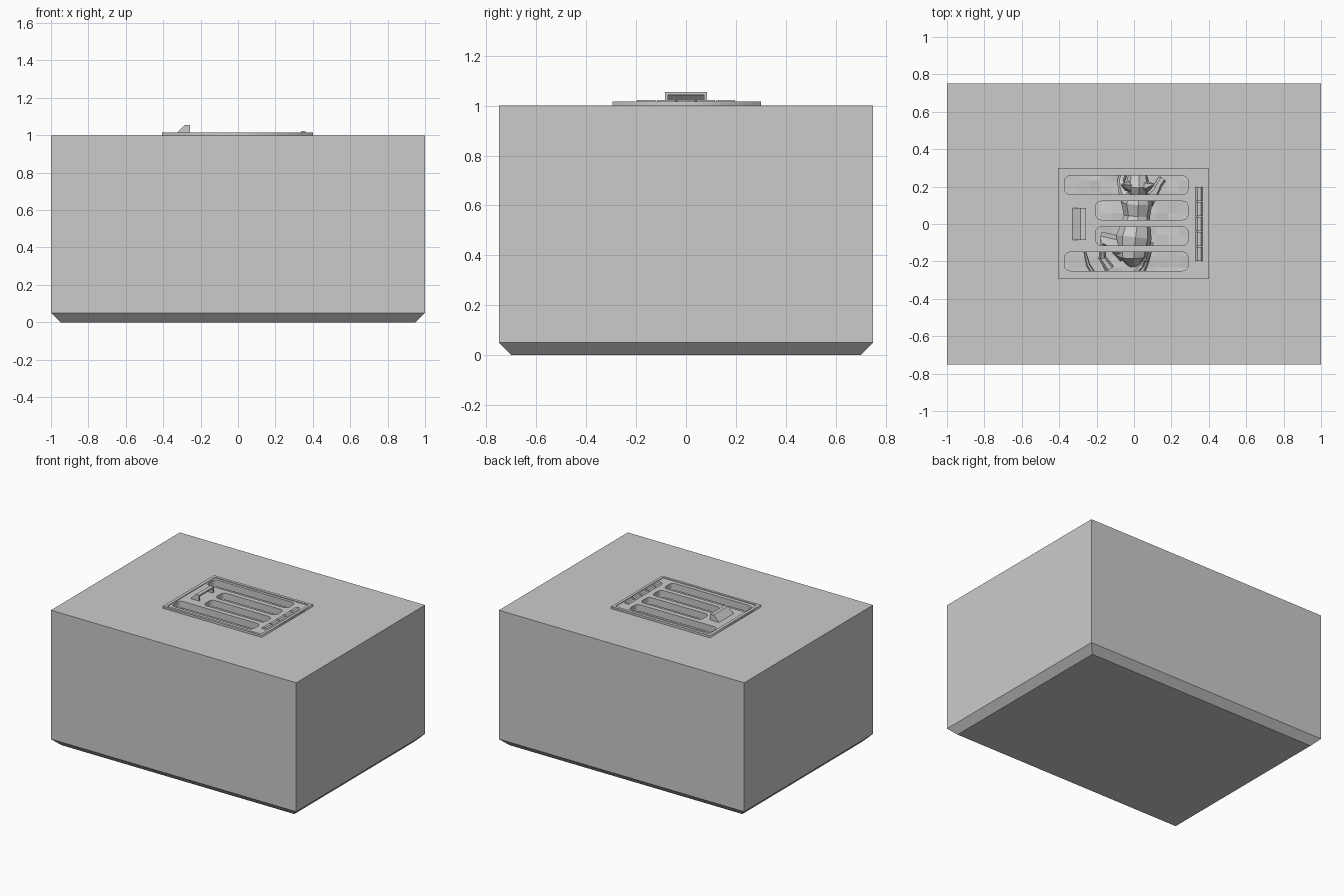
import bpy, bmesh, math, random
from mathutils import Vector

if "Cube" in bpy.data.objects:
    bpy.data.objects.remove(bpy.data.objects["Cube"])

random.seed(4)


def finish(name, bm):
    bmesh.ops.recalc_face_normals(bm, faces=bm.faces)
    me = bpy.data.meshes.new(name)
    bm.to_mesh(me)
    bm.free()
    ob = bpy.data.objects.new(name, me)
    bpy.context.collection.objects.link(ob)
    return ob


def prism(bm, loop, offset):
    """Closed loop of 3D points extruded along offset."""
    face = bm.faces.new([bm.verts.new(p) for p in loop])
    ext = bmesh.ops.extrude_face_region(bm, geom=[face])
    bmesh.ops.translate(bm, vec=offset,
                        verts=[g for g in ext['geom'] if isinstance(g, bmesh.types.BMVert)])


def rect(x0, x1, y0, y1):
    return [(x0, y0), (x1, y0), (x1, y1), (x0, y1)]


def block(bm, x0, x1, y0, y1, z0, z1):
    prism(bm, [(x, y, z0) for x, y in rect(x0, x1, y0, y1)], (0, 0, z1 - z0))


def rounded(x0, x1, y0, y1, r=0.03, n=3):
    pts = []
    for cx, cy, a in ((x1 - r, y1 - r, 0), (x0 + r, y1 - r, 90),
                      (x0 + r, y0 + r, 180), (x1 - r, y0 + r, 270)):
        for i in range(n + 1):
            t = math.radians(a + 90 * i / n)
            pts.append((cx + r * math.cos(t), cy + r * math.sin(t)))
    return pts


def plate(name, loops, z0, z1):
    """Flat plate from an outline plus holes."""
    cu = bpy.data.curves.new(name, 'CURVE')
    cu.dimensions, cu.fill_mode = '2D', 'BOTH'
    cu.extrude = (z1 - z0) / 2
    for loop in loops:
        sp = cu.splines.new('POLY')
        sp.points.add(len(loop) - 1)
        for p, (x, y) in zip(sp.points, loop):
            p.co = (x, y, 0, 1)
        sp.use_cyclic_u = True
    ob = bpy.data.objects.new(name, cu)
    ob.location = (0, 0, (z0 + z1) / 2)
    bpy.context.collection.objects.link(ob)
    bpy.context.view_layer.objects.active = ob
    bpy.ops.object.select_all(action='DESELECT')
    ob.select_set(True)
    bpy.ops.object.convert(target='MESH')
    return bpy.context.object


def carve(ob, cutter):
    m = ob.modifiers.new('cut', 'BOOLEAN')
    m.operation, m.solver, m.object = 'DIFFERENCE', 'EXACT', cutter
    bpy.context.view_layer.objects.active = ob
    bpy.ops.object.modifier_apply(modifier=m.name)
    bpy.data.objects.remove(cutter)


# Crate body with tapered base, hollowed and opened at the top
bm = bmesh.new()
rings = [[bm.verts.new((x, y, z)) for x, y in rect(-1 + i, 1 - i, -.75 + i, .75 - i)]
         for z, i in ((0, .05), (.05, 0), (1, 0))]
bm.faces.new(rings[0])
bm.faces.new(rings[2])
for a, b in zip(rings, rings[1:]):
    for i in range(4):
        bm.faces.new((a[i], a[i - 1], b[i - 1], b[i]))
crate = finish("crate_body", bm)
for name, dims in (("cavity_cutter", (-.95, .95, -.7, .7, .06, .95)),
                   ("hatch_cutter", (-.384, .384, -.279, .279, .9, 1.1))):
    bm = bmesh.new()
    block(bm, *dims)
    carve(crate, finish(name, bm))

# Hatch frame and slotted hatch
plate("hatch_frame", [rect(-.405, .4, -.295, .3), rect(-.382, .38, -.277, .278)], .99, 1.016)
slots = [rounded(x0, .29, y - .05, y + .05)
         for y, x0 in ((.208, -.372), (.072, -.205), (-.065, -.205), (-.2, -.372))]
plate("hatch_grille", [rect(-.384, .384, -.279, .279)] + slots, .96, 1.011)

# Hollow wedge pull handle, open towards +x
bm = bmesh.new()
outer = [(-.33, 1.01), (-.285, 1.054), (-.257, 1.054), (-.257, 1.042), (-.28, 1.042), (-.312, 1.01)]
prism(bm, [(x, -.085, z) for x, z in outer], (0, .17, 0))
cheek = [(-.33, 1.01), (-.285, 1.054), (-.257, 1.054), (-.257, 1.01)]
for y in (-.085, .073):
    prism(bm, [(x, y, z) for x, z in cheek], (0, .012, 0))
finish("pull_handle", bm)

# Hinge knuckles: short six-sided barrels
bm = bmesh.new()
for k in range(5):
    y = -.197 + k * .08
    loop = [(.348 + .018 * math.cos(math.pi * i / 3), y, 1.011 + .013 * math.sin(math.pi * i / 3))
            for i in range(6)]
    prism(bm, loop, (0, .074, 0))
finish("hinge_knuckles", bm)

# Uneven bedding on the floor
bm = bmesh.new()
bmesh.ops.create_grid(bm, x_segments=32, y_segments=24, size=1)
for v in bm.verts:
    v.co = (v.co.x * .95, v.co.y * .7, .09 + random.uniform(-.006, .006))
finish("bedding", bm)


# Small low-poly animal resting on the bedding
def tube(bm, path, sides=8):
    """Tapered tube through (x, y, z, radius) stations."""
    pts = [Vector(p[:3]) for p in path]
    loops = []
    for i, p in enumerate(pts):
        d = (pts[min(i + 1, len(pts) - 1)] - pts[max(i - 1, 0)]).normalized()
        u = d.cross(Vector((.1, .05, 1))).normalized()
        w = u.cross(d)
        r = path[i][3]
        loops.append([bm.verts.new(p + r * (u * math.cos(2 * math.pi * k / sides)
                                            + w * math.sin(2 * math.pi * k / sides)))
                      for k in range(sides)])
    bm.faces.new(loops[0])
    bm.faces.new(loops[-1])
    for a, b in zip(loops, loops[1:]):
        for k in range(sides):
            bm.faces.new((a[k - 1], a[k], b[k], b[k - 1]))


def limb(name, *paths, sides=8):
    bm = bmesh.new()
    for p in paths:
        tube(bm, p, sides)
    return finish(name, bm)


limb("animal_body", [(.0, -.22, .17, .03), (-.01, -.17, .19, .08), (0, -.07, .2, .095),
                     (.015, .04, .19, .07), (.015, .12, .2, .085), (.02, .17, .22, .055)])
limb("animal_head", [(.02, .15, .22, .045), (.02, .2, .24, .065), (.02, .25, .23, .055),
                     (.02, .31, .2, .02)])
limb("animal_ears", [(-.03, .2, .27, .03), (-.065, .21, .33, .006)],
     [(.07, .2, .27, .03), (.105, .21, .33, .006)], sides=5)
limb("animal_forelegs", [(.07, .12, .18, .04), (.11, .17, .14, .025), (.13, .21, .11, .02), (.15, .24, .1, .022)],
     [(-.03, .12, .18, .04), (-.06, .18, .14, .025), (-.07, .23, .11, .02), (-.06, .26, .1, .022)], sides=6)
limb("animal_hind_legs", [(-.04, -.14, .18, .07), (-.16, -.08, .15, .04), (-.17, -.18, .12, .02), (-.13, -.24, .11, .025)],
     [(.03, -.14, .18, .07), (.07, -.12, .15, .04), (.06, -.2, .12, .02), (.04, -.25, .11, .02)], sides=6)
limb("animal_tail", [(.06, -.15, .17, .018), (.04, -.22, .13, .016), (-.03, -.3, .11, .014), (-.12, -.33, .11, .013),
                     (-.2, -.29, .11, .012), (-.245, -.22, .11, .01), (-.265, -.14, .11, .005)], sides=6)
